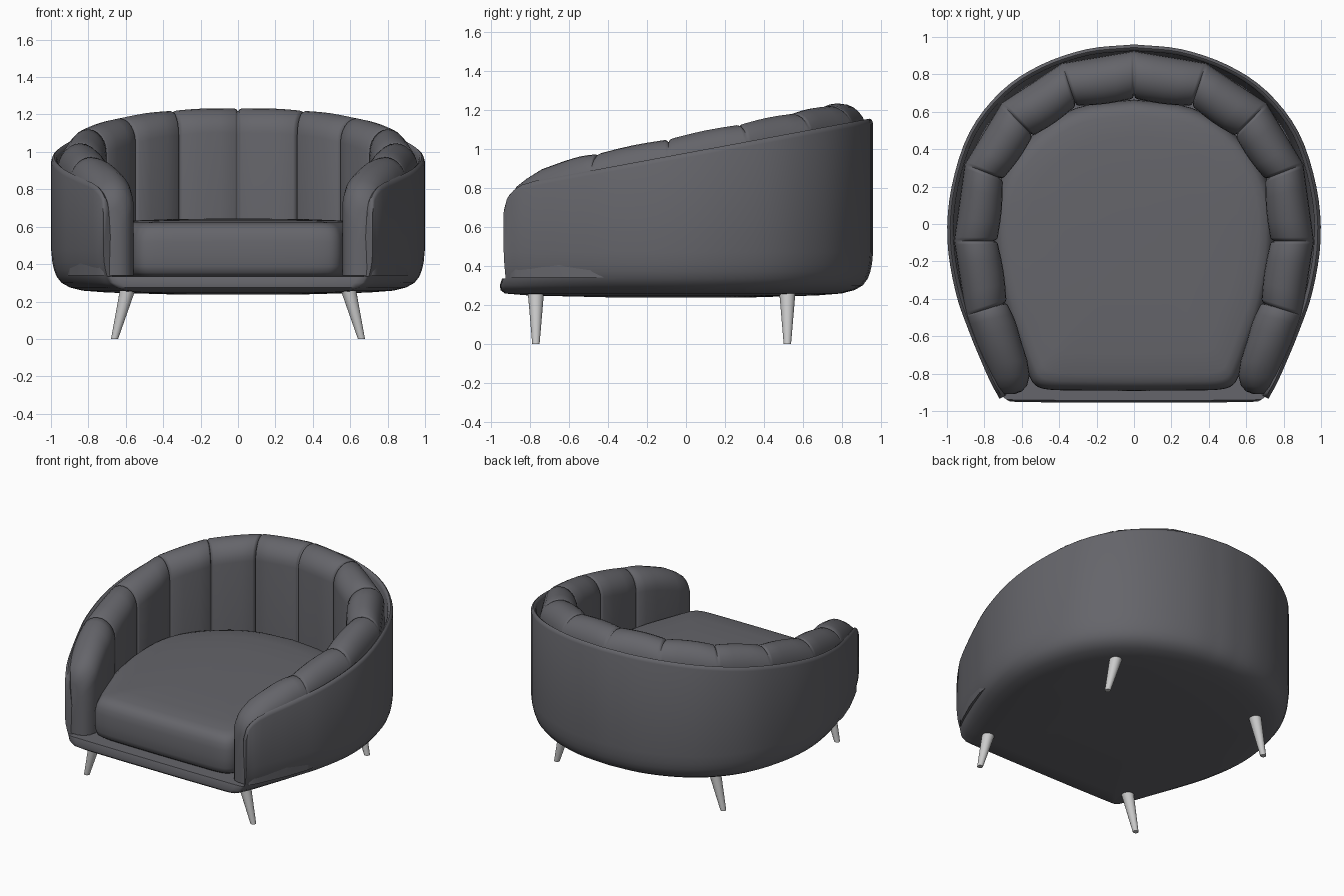
import bpy, bmesh, math
from mathutils import Vector

if "Cube" in bpy.data.objects:
    bpy.data.objects.remove(bpy.data.objects["Cube"])

fabric = bpy.data.materials.new("dark_fabric")
fabric.diffuse_color = (0.13, 0.13, 0.145, 1)
fabric.use_nodes = True
fabric.node_tree.nodes["Principled BSDF"].inputs["Base Color"].default_value = fabric.diffuse_color


def lerp_table(x, table):
    """Piecewise linear lookup in a list of (x, value)."""
    if x <= table[0][0]:
        return table[0][1]
    for (a, va), (b, vb) in zip(table, table[1:]):
        if x <= b:
            return va + (vb - va) * (x - a) / (b - a)
    return table[-1][1]


def spline(pts, n=4):
    """Open Catmull-Rom curve through 2D points."""
    p = [Vector(q) for q in pts]
    p = [2 * p[0] - p[1]] + p + [2 * p[-1] - p[-2]]
    out = []
    for a, b, c, d in zip(p, p[1:], p[2:], p[3:]):
        for i in range(n):
            t = i / n
            out.append(0.5 * (2 * b + (c - a) * t + (2 * a - 5 * b + 4 * c - d) * t * t
                              + (3 * b - a - 3 * c + d) * t ** 3))
    return out + [p[-2]]


def mirrored(half):
    """Right half running front to back centre -> full path right to left."""
    return half + [Vector((-q.x, q.y)) for q in reversed(half[:-1])]


def finish(bm, name, mat=None, angle=40):
    bmesh.ops.recalc_face_normals(bm, faces=bm.faces)
    me = bpy.data.meshes.new(name)
    bm.to_mesh(me)
    bm.free()
    ob = bpy.data.objects.new(name, me)
    bpy.context.collection.objects.link(ob)
    if mat:
        me.materials.append(mat)
    bpy.ops.object.select_all(action='DESELECT')
    ob.select_set(True)
    bpy.context.view_layer.objects.active = ob
    bpy.ops.object.shade_smooth_by_angle(angle=math.radians(angle))
    return ob


def bridge(bm, a, b, closed):
    n = len(a)
    for i in range(n if closed else n - 1):
        j = (i + 1) % n
        bm.faces.new((a[i], a[j], b[j], b[i]))


# Shell: thin wrapping wall with sloping rim, rounded base and front lip
wall = mirrored(spline([(0.72, -0.935), (0.735, -0.905), (0.765, -0.85), (0.81, -0.75), (0.88, -0.58),
                        (0.955, -0.36), (0.998, -0.08), (0.975, 0.2), (0.88, 0.49), (0.71, 0.71),
                        (0.5, 0.85), (0.25, 0.935), (0, 0.96)]))
front = [Vector(q) for q in [(-0.705, -0.946), (-0.66, -0.95), (-0.3, -0.953), (0, -0.953),
                             (0.3, -0.953), (0.66, -0.95), (0.705, -0.946)]]
M = len(wall)
RIM = [(-0.935, 0.70), (-0.92, 0.755), (-0.89, 0.79), (-0.85, 0.815), (-0.78, 0.836), (0.96, 1.155)]


def scaled(q, s, sf):
    w = min(1, max(0, (-q.y - 0.3) / 0.55))
    return q.x * s, q.y * (s + (sf - s) * w)


bm = bmesh.new()
rings = []
for z, s, sf in [(0.335, 0.972, 0.99), (0.30, 0.945, 1.002), (0.275, 0.90, 0.998), (0.258, 0.83, 0.975),
                 (0.248, 0.7, 0.85), (0.238, 0.35, 0.4)]:
    rings.append([bm.verts.new((*scaled(q, s, sf), z)) for q in wall + front])
for a, b in zip(rings, rings[1:]):
    bridge(bm, a, b, True)
bm.faces.new(rings[-1])
cols = []
for i, q in enumerate(wall):
    t = wall[min(i + 1, M - 1)] - wall[max(i - 1, 0)]
    nrm = Vector((-t.y, t.x)).normalized()          # points inwards
    r = lerp_table(q.y, RIM)
    col = [rings[0][i]]
    for z, s, sf in [(0.37, 0.985, 0.993), (0.41, 0.994, 0.997), (0.47, 1, 1)]:
        col.append(bm.verts.new((*scaled(q, s, sf), z)))
    for d, z in [(0, r - 0.025), (0.006, r - 0.008), (0.016, r), (0.027, r - 0.008), (0.034, r - 0.025), (0.034, 0.335)]:
        p = q + nrm * d
        if z == 0.335:
            p *= 0.972
        col.append(bm.verts.new((p.x, p.y, z)))
    cols.append(col)
for a, b in zip(cols, cols[1:]):
    bridge(bm, a, b, False)
bm.faces.new(cols[0])
bm.faces.new(cols[-1])
floor = [c[-1] for c in cols] + rings[0][M - 1:] + [rings[0][0]]
bmesh.ops.triangulate(bm, faces=[bm.faces.new(floor)])
finish(bm, "outer_shell", fabric)

# Channelled back and arm cushion: right half, pinched at the seams, mirrored
seams = [((0, 0.67), (0, 0.925)), ((0.31, 0.63), (0.385, 0.86)), ((0.54, 0.47), (0.71, 0.645)),
         ((0.70, 0.24), (0.905, 0.32)), ((0.73, -0.09), (0.962, -0.09)), ((0.68, -0.42), (0.90, -0.49))]
arm_end = [((0.605, -0.62), (0.845, -0.65)), ((0.57, -0.73), (0.80, -0.75)), ((0.558, -0.81), (0.765, -0.825)),
           ((0.572, -0.865), (0.74, -0.875)), ((0.60, -0.895), (0.72, -0.90)), ((0.635, -0.908), (0.70, -0.91))]
TOP = [(-0.91, 0.70), (-0.895, 0.76), (-0.87, 0.805), (-0.82, 0.845), (-0.74, 0.895), (-0.63, 0.935),
       (-0.45, 0.975), (0.8, 1.232)]
stations = []                                        # (inner, outer, pinch)
for (a, b), (c, d) in zip(seams, seams[1:] + arm_end[:1]):
    for t, pinch in [(0, 0.02), (0.02, 0.006), (0.05, 0), (0.3, -0.006), (0.5, -0.008), (0.7, -0.006), (0.95, 0), (0.98, 0.006)]:
        if (a, b) == seams[-1] and t > 0.9:
            continue
        stations.append((Vector(a).lerp(Vector(c), t), Vector(b).lerp(Vector(d), t), pinch))
stations += [(Vector(a), Vector(b), 0) for a, b in arm_end]

bm = bmesh.new()
prev = None
for a, b, pinch in stations:
    mid = (a + b) / 2
    half = (b - a) / 2
    top = lerp_table(mid.y, TOP) - pinch * 0.8
    rim = lerp_table(b.y, RIM)
    k = 1 - pinch / half.length
    sec = [(-1, 0.34), (-1, 0.5)]
    for i in range(13):
        ang = math.pi * (1 - i / 12)
        drop = 0.13 if i < 6 else max(0.05, top - rim + 0.05)
        sec.append((math.cos(ang), top - drop * (1 - math.sin(ang))))
    sec += [(1, 0.34)]
    row = []
    for u, z in sec:
        p = mid + half * (u * (k if u < 0 else 1))
        row.append(bm.verts.new((p.x, p.y, z)))
    if prev:
        bridge(bm, prev, row, True)
    prev = row
bm.faces.new(prev)
ob = finish(bm, "channel_cushion", fabric, 50)
m = ob.modifiers.new("mirror", 'MIRROR')
m.merge_threshold = 0.0005

# Seat cushion: rounded pad following the inside of the back
pad = mirrored(spline([(0, -0.892), (0.3, -0.89), (0.46, -0.885), (0.53, -0.86), (0.565, -0.80), (0.61, -0.68),
                       (0.70, -0.42), (0.75, -0.09), (0.72, 0.22), (0.56, 0.46), (0.31, 0.62), (0, 0.665)]))[:-1]
c = Vector((0, -0.1))
bm = bmesh.new()
prev = None
for s, z in [(0.95, 0.335), (0.985, 0.355), (0.997, 0.39), (1, 0.45), (0.998, 0.52), (0.988, 0.56), (0.97, 0.59),
             (0.94, 0.61), (0.89, 0.622), (0.75, 0.633), (0.5, 0.64), (0.2, 0.643)]:
    row = [bm.verts.new((*(c + (q - c) * s), z)) for q in pad]
    if prev:
        bridge(bm, prev, row, True)
    else:
        bm.faces.new(row)
    prev = row
bm.faces.new(prev)
finish(bm, "seat_cushion", fabric, 60)

# Splayed tapered legs
for sx, side in [(1, "right"), (-1, "left")]:
    for y, end in [(-0.77, "front"), (0.52, "back")]:
        bm = bmesh.new()
        rows = []
        for x, z, r in [(0.66, 0, 0.019), (0.588, 0.27, 0.042)]:
            rows.append([bm.verts.new((sx * x + r * math.cos(i * math.tau / 20), y + r * math.sin(i * math.tau / 20), z))
                         for i in range(20)])
            bm.faces.new(rows[-1])
        bridge(bm, rows[0], rows[1], True)
        finish(bm, f"{end}_{side}_leg")
